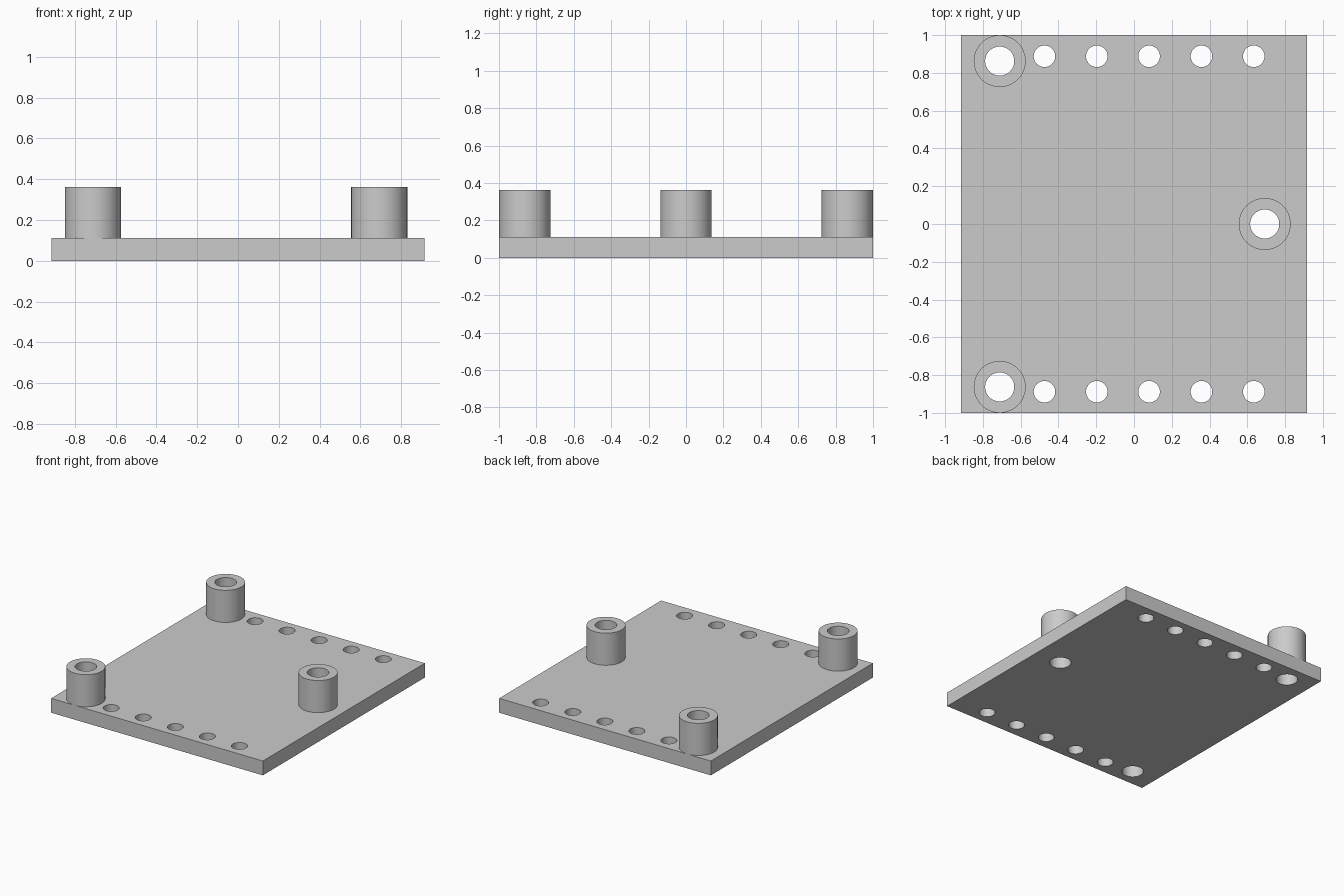
import bpy
import bmesh
import math
from mathutils import Matrix

if "Cube" in bpy.data.objects:
    bpy.data.objects.remove(bpy.data.objects["Cube"], do_unlink=True)

PLATE_X, PLATE_Y, PLATE_T = 1.83, 2.0, 0.112
POST_TOP, POST_R, BORE_R = 0.363, 0.1375, 0.077
HOLE_R, HOLE_Y, HOLE_X0, HOLE_STEP = 0.057, 0.888, -0.474, 0.277
SEGMENTS = 48
POSTS = {
    "front_right_post": (-0.711, -0.8625),
    "back_right_post": (-0.711, 0.8625),
    "left_post": (0.692, 0),
}

grey = bpy.data.materials.new("light_grey")
grey.use_nodes = True
colour = (0.6, 0.6, 0.6, 1)
grey.diffuse_color = colour
grey.node_tree.nodes["Principled BSDF"].inputs["Base Color"].default_value = colour


def make_object(name, bm):
    mesh = bpy.data.meshes.new(name)
    bmesh.ops.recalc_face_normals(bm, faces=bm.faces)
    bm.to_mesh(mesh)
    bm.free()
    mesh.materials.append(grey)
    obj = bpy.data.objects.new(name, mesh)
    bpy.context.collection.objects.link(obj)
    return obj


def smooth(obj):
    bpy.ops.object.select_all(action="DESELECT")
    obj.select_set(True)
    bpy.context.view_layer.objects.active = obj
    bpy.ops.object.shade_smooth_by_angle(angle=math.radians(30))


def add_cutter(bm, x, y, radius):
    bmesh.ops.create_cone(bm, cap_ends=True, segments=SEGMENTS, radius1=radius,
                          radius2=radius, depth=1, matrix=Matrix.Translation((x, y, 0)))


# Hollow posts: a rectangular wall profile spun around each bore
def make_post(name, x, y):
    bm = bmesh.new()
    profile = [(BORE_R, PLATE_T), (POST_R, PLATE_T), (POST_R, POST_TOP), (BORE_R, POST_TOP)]
    verts = [bm.verts.new((x + r, y, z)) for r, z in profile]
    edges = [bm.edges.new((verts[i - 1], verts[i])) for i in range(len(verts))]
    bmesh.ops.spin(bm, geom=verts + edges, cent=(x, y, 0), axis=(0, 0, 1),
                   angle=math.tau, steps=SEGMENTS, use_merge=True)
    bmesh.ops.remove_doubles(bm, verts=bm.verts, dist=0.0001)
    # The underside sits on the plate, so it is left open
    hidden = [f for f in bm.faces if all(v.co.z < PLATE_T + 0.001 for v in f.verts)]
    bmesh.ops.delete(bm, geom=hidden, context="FACES")
    smooth(make_object(name, bm))


for post_name, (px, py) in POSTS.items():
    make_post(post_name, px, py)

# Base plate
bm = bmesh.new()
bmesh.ops.create_cube(bm, size=1)
bmesh.ops.scale(bm, vec=(PLATE_X, PLATE_Y, PLATE_T), verts=bm.verts)
bmesh.ops.translate(bm, vec=(0, 0, PLATE_T / 2), verts=bm.verts)
plate = make_object("base_plate", bm)

# Cutters: post bores and two rows of small holes
bm = bmesh.new()
for px, py in POSTS.values():
    add_cutter(bm, px, py, BORE_R)
for side in (-1, 1):
    for i in range(5):
        add_cutter(bm, HOLE_X0 + i * HOLE_STEP, side * HOLE_Y, HOLE_R)
cutter = make_object("hole_cutter", bm)
cutter.hide_render = True

cut = plate.modifiers.new("holes", "BOOLEAN")
cut.operation = "DIFFERENCE"
cut.solver = "EXACT"
cut.object = cutter
bpy.context.view_layer.objects.active = plate
bpy.ops.object.modifier_apply(modifier=cut.name)
bpy.data.objects.remove(cutter, do_unlink=True)
smooth(plate)
